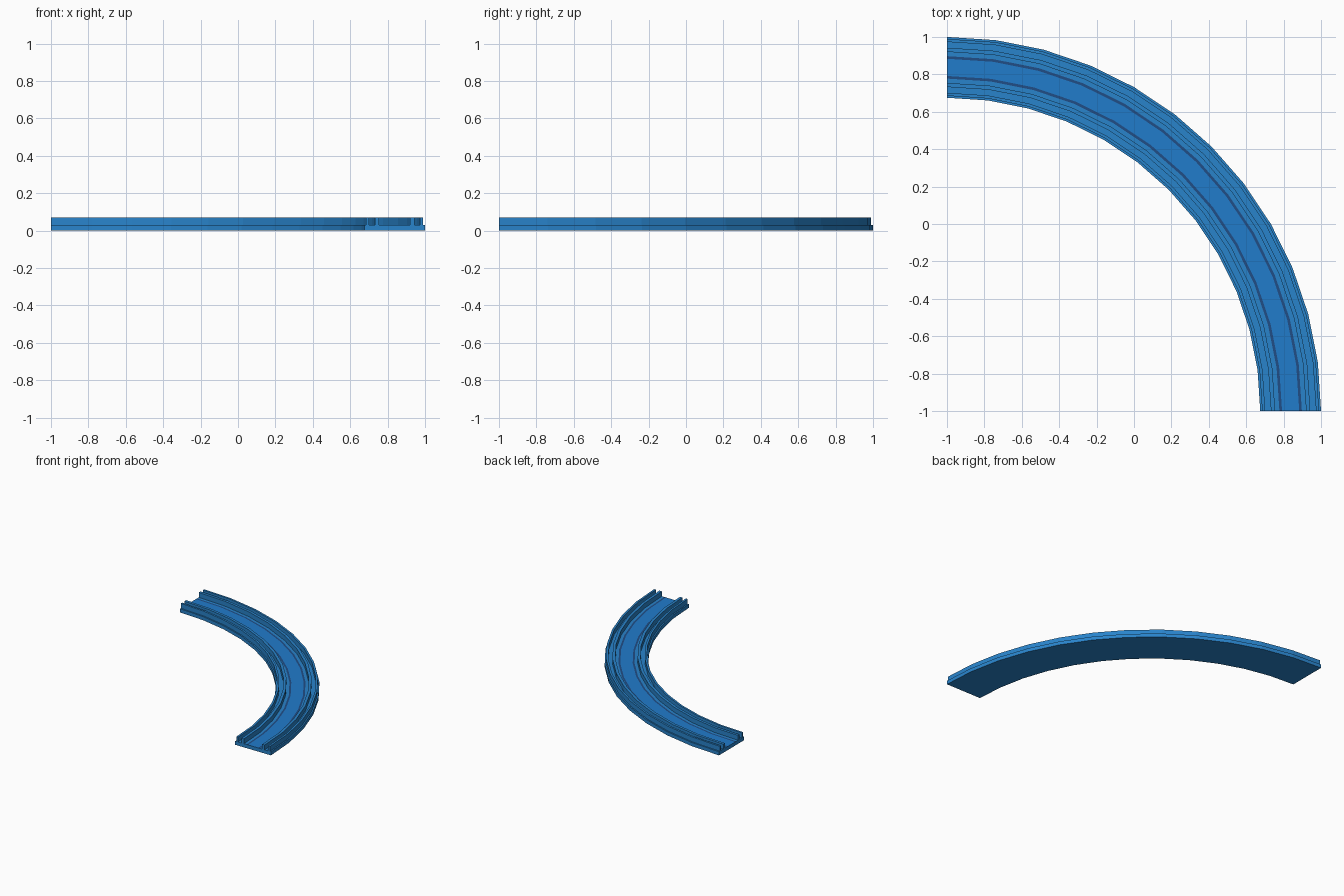
import bpy, bmesh, math

cube = bpy.data.objects.get("Cube")
if cube:
    bpy.data.objects.remove(cube, do_unlink=True)


def make_material(name, color):
    mat = bpy.data.materials.new(name)
    mat.use_nodes = True
    mat.diffuse_color = (*color, 1)
    bsdf = next(n for n in mat.node_tree.nodes if n.type == 'BSDF_PRINCIPLED')
    bsdf.inputs["Base Color"].default_value = (*color, 1)
    return mat


materials = [make_material("rail blue", (0.022, 0.23, 0.60)),
             make_material("lane blue", (0.015, 0.20, 0.60)),
             make_material("dark stripe blue", (0.014, 0.075, 0.24))]

CENTER = 1.8375     # radius of the track's middle line
FLOOR, TOP = 0.03, 0.07
SEGMENTS = 12
STRIPE_IN, STRIPE_OUT = 0.046, 0.060

# Half cross-section: base lip, outer wall, groove, inner wall, floor
half = [(0.1625, 0), (0.1625, FLOOR), (0.152, FLOOR), (0.152, TOP),
        (0.136, TOP), (0.136, FLOOR), (0.105, FLOOR), (0.105, TOP),
        (0.083, TOP), (0.083, FLOOR), (STRIPE_OUT, FLOOR), (STRIPE_IN, FLOOR)]
profile = half + [(-r, z) for r, z in reversed(half)]
count = len(profile)


def strip_material(a, b):
    """Lane and stripes lie on the floor near the middle line."""
    if a[1] != FLOOR or b[1] != FLOOR:
        return 0
    middle = abs(a[0] + b[0]) / 2
    if middle < STRIPE_IN:
        return 1
    return 2 if middle < STRIPE_OUT else 0


# Sweep the cross-section through a quarter turn
bm = bmesh.new()
rings = []
for s in range(SEGMENTS + 1):
    angle = math.pi / 2 * s / SEGMENTS
    rings.append([bm.verts.new(((CENTER + r) * math.cos(angle) - 1,
                                (CENTER + r) * math.sin(angle) - 1, z))
                  for r, z in profile])
for first, second in zip(rings, rings[1:]):
    for i in range(count):
        j = (i + 1) % count
        face = bm.faces.new((first[i], second[i], second[j], first[j]))
        face.material_index = strip_material(profile[i], profile[j])

# Close both ends
bm.faces.new(rings[0])
bm.faces.new(rings[-1][::-1])
bmesh.ops.recalc_face_normals(bm, faces=bm.faces)

mesh = bpy.data.meshes.new("curved_track")
bm.to_mesh(mesh)
bm.free()
for mat in materials:
    mesh.materials.append(mat)
track = bpy.data.objects.new("curved_track", mesh)
bpy.context.collection.objects.link(track)
